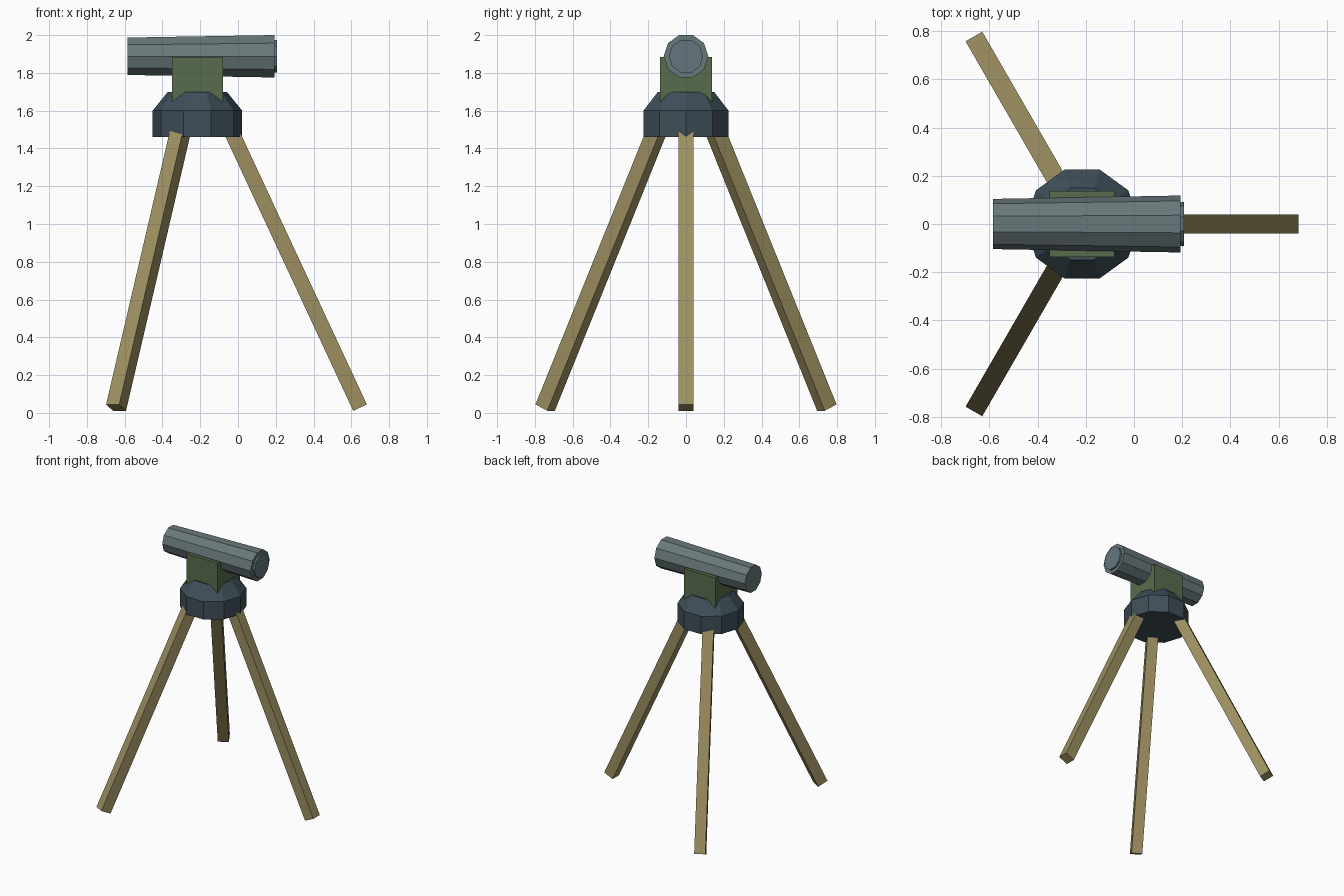
import bpy, bmesh, math
from mathutils import Vector, Matrix

if "Cube" in bpy.data.objects:
    bpy.data.objects.remove(bpy.data.objects["Cube"])

CX = -0.215          # hub axis
TUBE_Z = 1.888       # tube axis height


def srgb(r, g, b):
    def f(c):
        c /= 255
        return c / 12.92 if c <= 0.04045 else ((c + 0.055) / 1.055) ** 2.4
    return (f(r), f(g), f(b), 1.0)


def material(name, rgb):
    m = bpy.data.materials.new(name)
    m.diffuse_color = srgb(*rgb)
    m.use_nodes = True
    m.node_tree.nodes["Principled BSDF"].inputs["Base Color"].default_value = m.diffuse_color
    return m


WOOD = material("tan wood", (156, 143, 96))
DARK = material("dark slate", (62, 78, 88))
GREEN = material("olive green", (88, 108, 76))
GREY = material("blue grey", (104, 120, 122))
LENS = material("lens grey", (100, 118, 126))


def finish(name, bm, mat, matrix=Matrix()):
    bm.transform(matrix)
    bmesh.ops.recalc_face_normals(bm, faces=bm.faces)
    mesh = bpy.data.meshes.new(name)
    bm.to_mesh(mesh)
    bm.free()
    mesh.materials.append(mat)
    obj = bpy.data.objects.new(name, mesh)
    bpy.context.collection.objects.link(obj)


def lathe(name, profile, mat, matrix, sides=10):
    """Closed low-poly solid from (radius, height) rings."""
    bm = bmesh.new()
    rings = [[bm.verts.new((r * math.cos(math.tau * i / sides),
                            r * math.sin(math.tau * i / sides), h))
              for i in range(sides)] for r, h in profile]
    for a, b in zip(rings, rings[1:]):
        for i in range(sides):
            j = (i + 1) % sides
            bm.faces.new((a[i], a[j], b[j], b[i]))
    bm.faces.new(rings[0])
    bm.faces.new(rings[-1])
    finish(name, bm, mat, matrix)


def box(name, size, mat, matrix):
    bm = bmesh.new()
    bmesh.ops.create_cube(bm, size=1)
    bmesh.ops.scale(bm, vec=size, verts=bm.verts)
    finish(name, bm, mat, matrix)


# Hub with chamfered top
lathe("hub", [(0.237, 1.46), (0.237, 1.60), (0.156, 1.70)], DARK,
      Matrix.Translation((CX, 0, 0)))

# Cradle block holding the tube
box("cradle", (0.27, 0.274, 0.265), GREEN, Matrix.Translation((CX, 0, 1.7525)))

# Tapered tube and lens; local z points along +x, vertices on the y axis
along_x = Matrix(((0, 0, 1, 0), (1, 0, 0, 0), (0, 1, 0, TUBE_Z), (0, 0, 0, 1)))
lathe("tube", [(0.104, -0.585), (0.118, 0.192)], GREY, along_x)
lathe("lens", [(0.091, 0.17), (0.091, 0.207)], LENS, along_x)

# Three splayed square legs
foot, top = Vector((0.861, 0, 0.028)), Vector((0.119, 0, 1.62))
tilt = math.atan2(top.x - foot.x, top.z - foot.z)
for i, name in enumerate(("right_leg", "back_left_leg", "front_left_leg")):
    place = (Matrix.Translation((CX, 0, 0))
             @ Matrix.Rotation(math.tau * i / 3, 4, 'Z')
             @ Matrix.Translation((foot + top) / 2)
             @ Matrix.Rotation(tilt, 4, 'Y'))
    box(name, (0.08, 0.08, (top - foot).length), WOOD, place)
